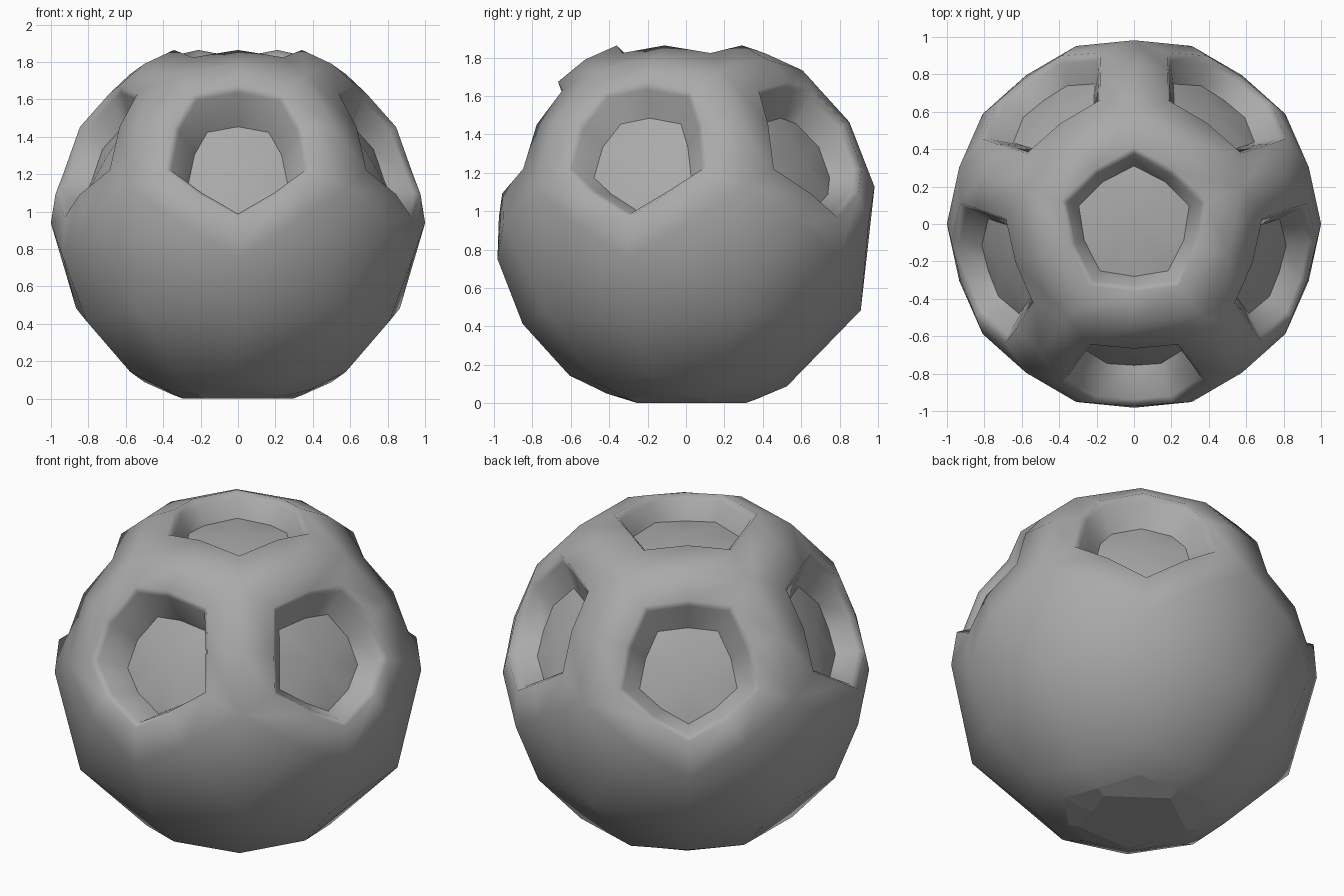
import bpy, bmesh
from math import sin, cos, radians, atan
from mathutils import Vector

cube = bpy.data.objects.get("Cube")
if cube:
    bpy.data.objects.remove(cube)

grey = bpy.data.materials.new("plain_grey")
grey.use_nodes = True
COLOUR = (0.4, 0.4, 0.4, 1)
grey.diffuse_color = COLOUR
grey.node_tree.nodes["Principled BSDF"].inputs["Base Color"].default_value = COLOUR

CENTRE = Vector((0, 0, 0.939))
# Rings around each of the twelve face axes: corner radius, corner height, mid radius, mid height
SEAM = (0.607, 0.795, 0.526, 0.851)
RIM = (0.41, 0.885, 0.36, 0.925)
LIP = (0.375, 0.86, 0.33, 0.895)
FOOT_EDGE = (0.41, 0.89, 0.37, 0.917)
FOOT = (0.251, 0.939, 0.31, 0.939)

bm = bmesh.new()


def ring(axis, corner_dir, spec, shift=0):
    """Ten points alternating between corners and edge middles."""
    side = axis.cross(corner_dir)
    points = []
    for i in range(10):
        a = radians(36 * i)
        r, h = spec[:2] if i % 2 == 0 else spec[2:]
        p = axis * h + (corner_dir * cos(a) + side * sin(a)) * r
        points.append(bm.verts.new(CENTRE + p + corner_dir * shift))
    return points


def bridge(outer, inner, smooth=True):
    for i in range(10):
        j = (i + 1) % 10
        bm.faces.new((outer[i], outer[j], inner[j], inner[i])).smooth = smooth


def fan(points, tip):
    vert = bm.verts.new(CENTRE + tip)
    for a, b in zip(points, points[1:] + points[:1]):
        bm.faces.new((a, b, vert)).smooth = True


def pocket(axis, corner_dir, depth, corner_r, mid_r, shift):
    """Hole with a rounded rim, tapering walls and a slightly domed floor."""
    seam, rim, lip = (ring(axis, corner_dir, s) for s in (SEAM, RIM, LIP))
    floor = ring(axis, corner_dir, (corner_r, depth - 0.03, mid_r, depth), shift)
    bridge(seam, rim)
    bridge(rim, lip)
    bridge(lip, floor)
    fan(floor, axis * (depth + 0.03) + corner_dir * shift)
    for a, b in zip(floor, floor[1:] + floor[:1]):
        bm.edges.get((a, b)).smooth = False


def dome(axis, corner_dir):
    """Closed face that meets just outside the ball."""
    fan(ring(axis, corner_dir, SEAM), axis * 1.018)


def foot(axis, corner_dir):
    """Flat pentagon to stand on, with a faceted border."""
    seam, edge, base = (ring(axis, corner_dir, s) for s in (SEAM, FOOT_EDGE, FOOT))
    bridge(seam, edge)
    bridge(edge, base, smooth=False)
    bm.faces.new(base).smooth = False


up, back = Vector((0, 0, 1)), Vector((0, 1, 0))
pocket(up, back, 0.79, 0.31, 0.28, 0)
foot(-up, -back)

# Five pockets around the upper half, five closed faces around the lower half
lat = atan(0.5)
for k in range(5):
    a = radians(-90 + 72 * k)
    out = Vector((cos(a), sin(a), 0))
    pocket(out * cos(lat) + up * sin(lat), out * sin(lat) - up * cos(lat),
           0.72 if k == 0 else 0.79, 0.28, 0.245, 0.03)
    dome(-out * cos(lat) - up * sin(lat), -out * sin(lat) + up * cos(lat))

bmesh.ops.remove_doubles(bm, verts=bm.verts, dist=0.005)
bmesh.ops.recalc_face_normals(bm, faces=bm.faces)

mesh = bpy.data.meshes.new("pocketed_ball")
bm.to_mesh(mesh)
bm.free()
mesh.materials.append(grey)
ball = bpy.data.objects.new("pocketed_ball", mesh)
bpy.context.collection.objects.link(ball)
